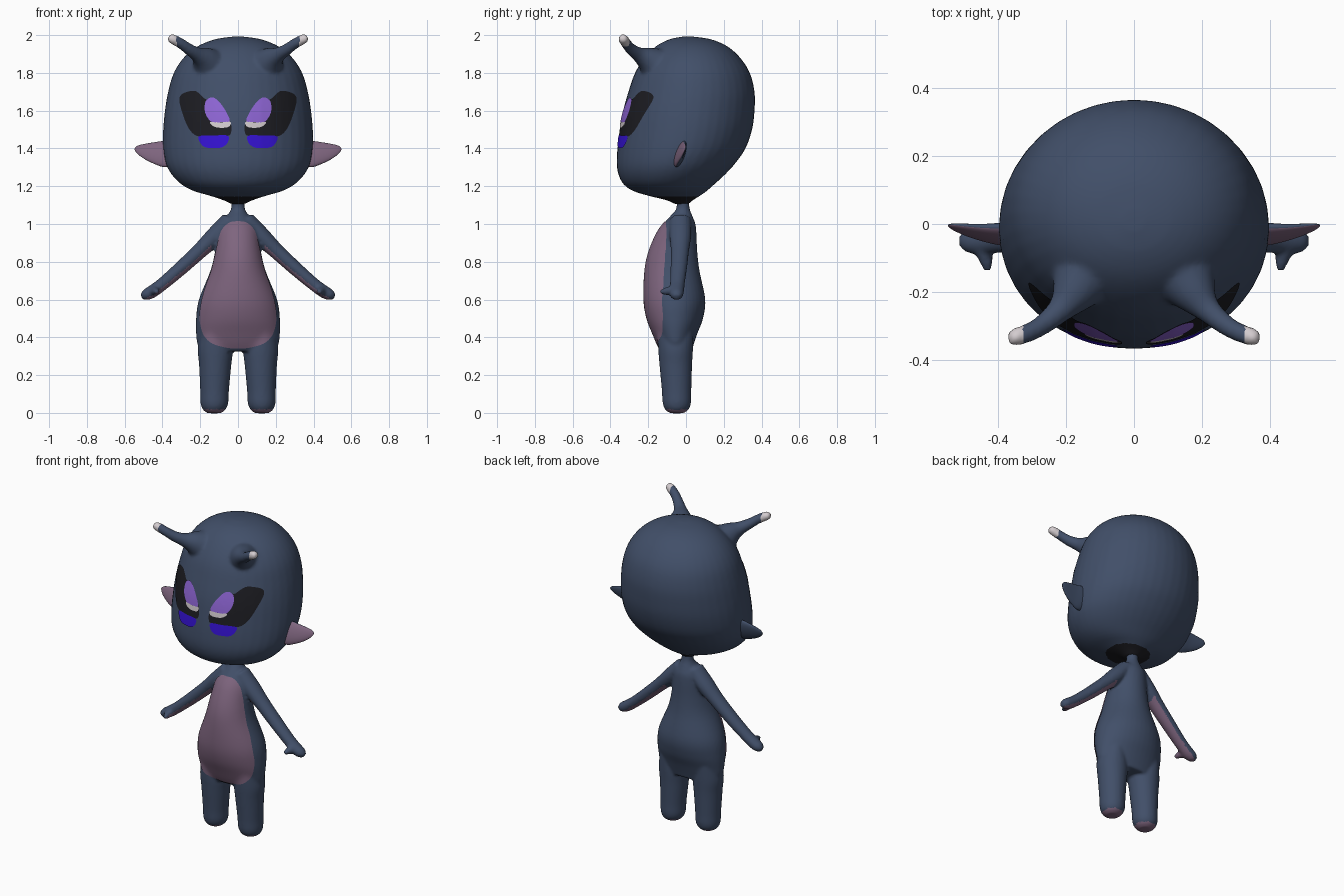
import bpy, bmesh, math
from mathutils import Vector
from mathutils.bvhtree import BVHTree

if "Cube" in bpy.data.objects:
    bpy.data.objects.remove(bpy.data.objects["Cube"])


def material(name, rgb):
    m = bpy.data.materials.new(name)
    m.diffuse_color = (*rgb, 1)
    m.use_nodes = True
    m.node_tree.nodes["Principled BSDF"].inputs["Base Color"].default_value = m.diffuse_color
    return m


NAVY = material("navy skin", (0.053, 0.078, 0.14))
PINK = material("dusty pink", (0.21, 0.13, 0.21))
BLACK = material("black", (0.012, 0.012, 0.016))
IRIS = material("violet iris", (0.27, 0.13, 0.66))
WHITE = material("off white", (0.65, 0.60, 0.62))
BLUE = material("vivid blue", (0.035, 0.006, 0.65))


def resample(rows, steps, closed=False):
    """Catmull-Rom through tuples of any length."""
    n, out = len(rows), []
    get = (lambda i: rows[i % n]) if closed else (lambda i: rows[max(0, min(n - 1, i))])
    for i in range(n if closed else n - 1):
        for s in range(steps):
            t = s / steps
            out.append(tuple(
                0.5 * (2 * b + (c - a) * t + (2 * a - 5 * b + 4 * c - d) * t * t
                       + (3 * b - a - 3 * c + d) * t ** 3)
                for a, b, c, d in zip(get(i - 1), get(i), get(i + 1), get(i + 2))))
    if not closed:
        out.append(tuple(rows[-1]))
    return out


def loft(bm, rings, seg=40):
    """Closed skin over rings given as (centre, u axis, v axis)."""
    loops = []
    for c, u, v in rings:
        loops.append([bm.verts.new(c + u * math.cos(2 * math.pi * k / seg)
                                   + v * math.sin(2 * math.pi * k / seg)) for k in range(seg)])
    faces = [bm.faces.new((a[k], a[(k + 1) % seg], b[(k + 1) % seg], b[k]))
             for a, b in zip(loops, loops[1:]) for k in range(seg)]
    faces += [bm.faces.new(loops[0]), bm.faces.new(loops[-1])]
    bmesh.ops.recalc_face_normals(bm, faces=faces)


def upright(bm, rows, cx=None):
    """Rows of (z, half width, front y, back y[, centre x])."""
    loft(bm, [(Vector((r[4] if len(r) > 4 else 0, (r[2] + r[3]) / 2, r[0])),
               Vector((r[1], 0, 0)), Vector((0, (r[3] - r[2]) / 2, 0)))
              for r in resample(rows, 5)])


def tube(bm, rows, side, flat=1.0):
    """Rows of (x, y, z, radius); side = +1 or -1 mirrors in x."""
    pts = resample(rows, 5)
    pos = [Vector((p[0] * side, p[1], p[2])) for p in pts]
    rings = []
    for i, p in enumerate(pos):
        t = (pos[min(i + 1, len(pos) - 1)] - pos[max(i - 1, 0)]).normalized()
        ref = Vector((0, 1, 0)) if abs(t.y) < 0.8 else Vector((0, 0, 1))
        u = t.cross(ref).normalized()
        v = u.cross(t).normalized()
        rings.append((p, u * pts[i][3], v * pts[i][3] * flat))
    loft(bm, rings, 24)


def finish(name, bm, mats, rule=None, voxel=None, smooth=4):
    me = bpy.data.meshes.new(name)
    bm.to_mesh(me)
    bm.free()
    ob = bpy.data.objects.new(name, me)
    bpy.context.collection.objects.link(ob)
    if voxel:
        r = ob.modifiers.new("blend", 'REMESH')
        r.mode, r.voxel_size = 'VOXEL', voxel
        s = ob.modifiers.new("soften", 'SMOOTH')
        s.factor, s.iterations = 0.5, smooth
        me = bpy.data.meshes.new_from_object(ob.evaluated_get(bpy.context.evaluated_depsgraph_get()))
        ob.modifiers.clear()
        ob.data = me
    me.materials.clear()
    for m in mats:
        me.materials.append(m)
    for p in me.polygons:
        p.use_smooth = True
        p.material_index = rule(p.center, p.normal) if rule else 0
    return ob


def decal(name, outline, centre, target, mat, offset, rings=12):
    """Thin patch: front-view outline (x, z) projected onto the target."""
    me = target.data
    tree = BVHTree.FromPolygons([v.co for v in me.vertices], [p.vertices for p in me.polygons])
    bm = bmesh.new()

    def drop(x, z):
        hit, nor, _, _ = tree.ray_cast(Vector((x, -2, z)), Vector((0, 1, 0)))
        return bm.verts.new(hit + nor * offset)

    edge = resample(outline, 5, closed=True)
    n, cx, cz = len(edge), *centre
    mid = drop(cx, cz)
    loops = [[drop(cx + (x - cx) * r / rings, cz + (z - cz) * r / rings) for x, z in edge]
             for r in range(1, rings + 1)]
    for k in range(n):
        j = (k + 1) % n
        bm.faces.new((mid, loops[0][k], loops[0][j]))
        for a, b in zip(loops, loops[1:]):
            bm.faces.new((a[k], b[k], b[j], a[j]))
    bm.normal_update()
    if sum(f.normal.y for f in bm.faces) > 0:
        bmesh.ops.reverse_faces(bm, faces=bm.faces[:])
    return finish(name, bm, [mat])


# Head with horns
bm = bmesh.new()
upright(bm, [(1.105, .035, -.06, .015), (1.125, .075, -.10, .035), (1.15, .15, -.20, .075),
             (1.175, .235, -.28, .11), (1.21, .30, -.33, .15), (1.26, .35, -.357, .205),
             (1.32, .382, -.367, .26), (1.40, .396, -.363, .315), (1.5, .396, -.35, .35),
             (1.6, .387, -.333, .363), (1.7, .37, -.305, .363), (1.8, .34, -.27, .338),
             (1.88, .288, -.22, .287), (1.94, .215, -.16, .22), (1.977, .125, -.09, .135),
             (1.992, .03, -.02, .04)])
for s in (1, -1):
    tube(bm, [(.15, -.155, 1.84, .10), (.18, -.205, 1.873, .066), (.215, -.25, 1.897, .040),
              (.26, -.29, 1.925, .031), (.30, -.315, 1.954, .028), (.34, -.33, 1.976, .027),
              (.362, -.335, 1.984, .022), (.371, -.336, 1.987, .010)], s)


def head_rule(c, n):
    if c.z > 1.9 and abs(c.x) > .328 and c.y < -.25:
        return 1
    return 2 if c.z < 1.145 else 0


head = finish("head", bm, [NAVY, WHITE, BLACK], head_rule, .011)

# Body with arms and legs
bm = bmesh.new()
upright(bm, [(1.13, .036, -.052, .015), (1.08, .037, -.052, .02), (1.04, .06, -.085, .035),
             (1.0, .09, -.12, .05), (.95, .105, -.155, .055), (.85, .122, -.197, .06),
             (.75, .147, -.217, .072), (.6, .207, -.222, .102), (.5, .222, -.206, .09),
             (.42, .222, -.175, .06), (.36, .213, -.15, .04), (.325, .18, -.13, .03)])
for s in (1, -1):
    upright(bm, [(.44, .07, -.15, .04, .13 * s), (.34, .092, -.147, .037, .121 * s),
                 (.25, .085, -.14, .032, .121 * s), (.12, .076, -.128, .028, .124 * s),
                 (.05, .073, -.123, .026, .125 * s), (.015, .058, -.108, .011, .126 * s),
                 (-.002, .033, -.083, -.015, .126 * s)])
    tube(bm, [(.04, -.03, 1.02, .05), (.12, -.03, .937, .05), (.2, -.032, .86, .042),
              (.3, -.038, .768, .038), (.4, -.046, .682, .034), (.455, -.05, .642, .034),
              (.49, -.05, .624, .029), (.511, -.05, .614, .014)], s, 1.15)
    tube(bm, [(.45, -.05, .645, .03), (.44, -.085, .645, .025), (.433, -.115, .643, .018),
              (.431, -.137, .641, .010)], s)


def body_rule(c, n):
    if c.z < .03 and n.z < -.6:
        return 1
    under = -.67 * n.x * math.copysign(1, c.x) - .74 * n.z
    return 1 if abs(c.x) > .14 and .58 < c.z < .90 and abs(c.x) + c.z > .96 and under > .5 else 0


body = finish("body", bm, [NAVY, PINK], body_rule, .009)

# Ears
for s, side in ((1, "left"), (-1, "right")):
    bm = bmesh.new()
    rows = [(.34, -.032, 1.37, .058, .030), (.39, -.03, 1.37, .069, .026),
            (.44, -.026, 1.375, .058, .020), (.49, -.018, 1.383, .042, .014),
            (.525, -.01, 1.391, .026, .009), (.541, -.006, 1.395, .013, .005),
            (.547, -.004, 1.396, .003, .002)]
    loft(bm, [(Vector((x * s, y, z)), Vector((0, h * .3, h)), Vector((0, d, 0)))
              for x, y, z, h, d in resample(rows, 5)])
    finish(side + "_ear", bm, [NAVY, PINK], lambda c, n: 1 if n.y < -.3 else 0)

# Belly patch
half = [(.045, 1.005), (.085, .965), (.105, .9), (.12, .83), (.14, .75), (.172, .66),
        (.195, .57), (.2, .49), (.178, .41), (.12, .36)]
belly = [(0, 1.012)] + half + [(0, .342)] + [(-x, z) for x, z in reversed(half)]
decal("belly_patch", belly, (0, .65), body, PINK, .004, 16)

# Eyes
eye_parts = [
    ("eye_mask", BLACK, (.2, 1.56), .003,
     [(.29, 1.69), (.23, 1.704), (.195, 1.682), (.17, 1.66), (.13, 1.662), (.09, 1.63),
      (.06, 1.58), (.037, 1.53), (.038, 1.48), (.065, 1.465), (.2, 1.462), (.255, 1.50),
      (.29, 1.58), (.308, 1.655)]),
    ("eye_iris", IRIS, (.11, 1.59), .006,
     [(.168, 1.65), (.13, 1.668), (.09, 1.635), (.055, 1.58), (.045, 1.543), (.09, 1.538),
      (.14, 1.541), (.172, 1.59)]),
    ("eye_white", WHITE, (.09, 1.525), .006,
     [(.043, 1.541), (.09, 1.537), (.142, 1.54), (.14, 1.525), (.11, 1.51), (.06, 1.51), (.04, 1.523)]),
    ("eye_lower_mark", BLUE, (.125, 1.44), .006,
     [(.055, 1.467), (.125, 1.468), (.2, 1.465), (.203, 1.44), (.175, 1.407), (.125, 1.402),
      (.08, 1.407), (.052, 1.435)]),
]
for name, mat, (cx, cz), off, pts in eye_parts:
    for s, side in ((1, "left_"), (-1, "right_")):
        decal(side + name, [(x * s, z) for x, z in pts], (cx * s, cz), head, mat, off)
